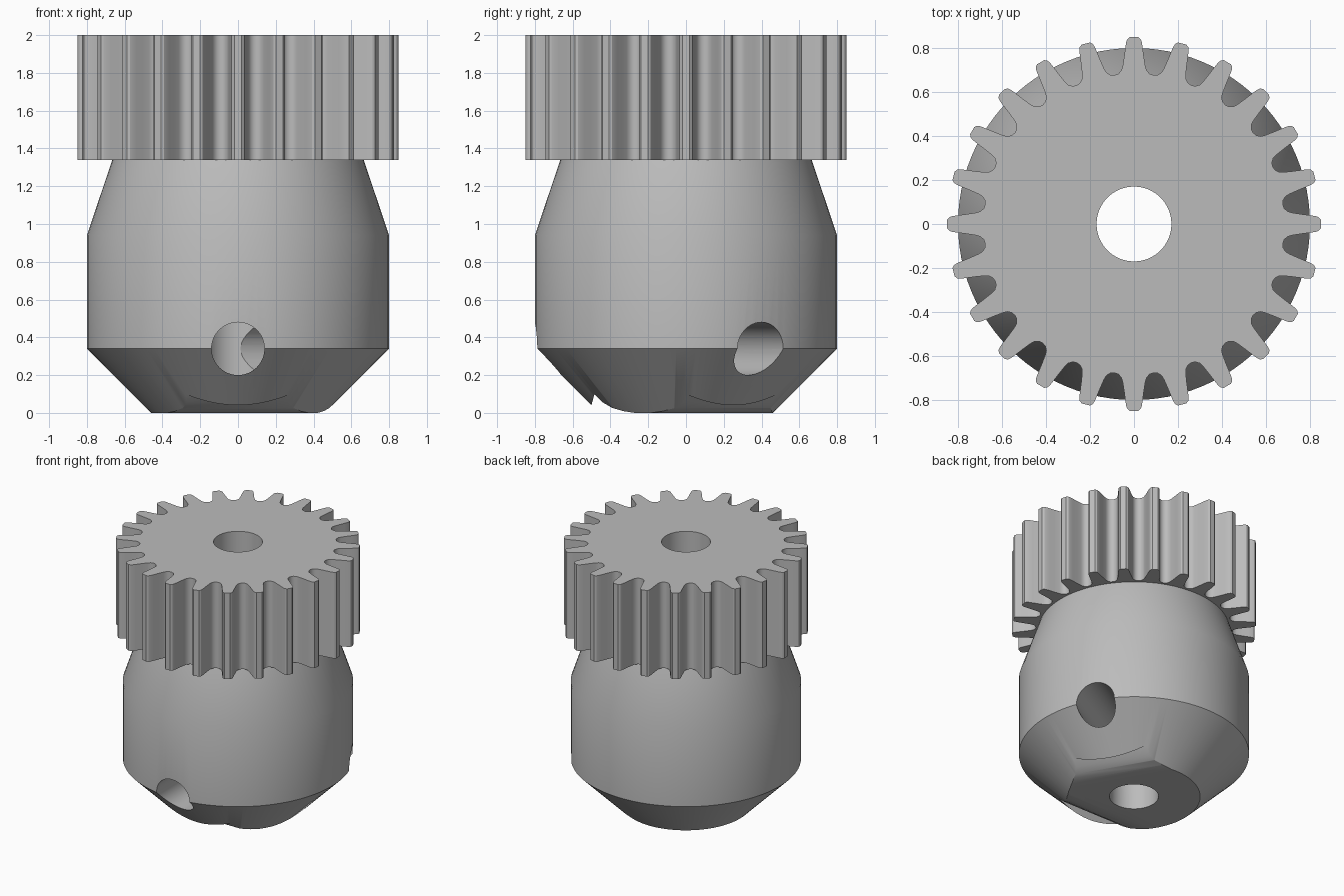
import bpy, bmesh
from math import sin, cos, radians, pi
from mathutils import Matrix, Vector

cube = bpy.data.objects.get("Cube")
if cube:
    bpy.data.objects.remove(cube, do_unlink=True)

grey = bpy.data.materials.new("light_grey")
grey.use_nodes = True
grey.diffuse_color = (0.5, 0.5, 0.5, 1)
grey.node_tree.nodes["Principled BSDF"].inputs["Base Color"].default_value = (0.5, 0.5, 0.5, 1)

BORE, TEETH = 0.17, 24
HOLE_ANGLES = (-90, 30)


def finish(name, bm):
    bmesh.ops.recalc_face_normals(bm, faces=bm.faces)
    mesh = bpy.data.meshes.new(name)
    bm.to_mesh(mesh)
    bm.free()
    mesh.materials.append(grey)
    obj = bpy.data.objects.new(name, mesh)
    bpy.context.collection.objects.link(obj)
    return obj


def prism(name, points, offset):
    """Extrude a closed outline of 3D points along offset."""
    bm = bmesh.new()
    face = bm.faces.new([bm.verts.new(p) for p in points])
    new = bmesh.ops.extrude_face_region(bm, geom=[face])["geom"]
    bmesh.ops.translate(bm, vec=offset, verts=[g for g in new if isinstance(g, bmesh.types.BMVert)])
    return finish(name, bm)


def lathe(name, profile, steps=96):
    """Turn a radius/height profile about z and cap both ends."""
    bm = bmesh.new()
    rings = [[bm.verts.new((r * cos(2 * pi * i / steps), r * sin(2 * pi * i / steps), z))
              for i in range(steps)] for r, z in profile]
    for low, high in zip(rings, rings[1:]):
        for i in range(steps):
            j = (i + 1) % steps
            bm.faces.new((low[i], low[j], high[j], high[i]))
    bm.faces.new(rings[0])
    bm.faces.new(rings[-1])
    return finish(name, bm)


def cut(obj, cutters):
    for c in cutters:
        mod = obj.modifiers.new(c.name, 'BOOLEAN')
        mod.operation, mod.solver, mod.object = 'DIFFERENCE', 'EXACT', c
    bpy.context.view_layer.update()
    result = bpy.data.meshes.new_from_object(obj.evaluated_get(bpy.context.evaluated_depsgraph_get()))
    obj.modifiers.clear()
    obj.data = result


# Tapered body with a conical nose
body = lathe("body", [(0.46, 0), (0.8, 0.34), (0.8, 0.94), (0.665, 1.34)])

# Gear outline: half a tooth from valley to tip (radius, offset in degrees), mirrored
half_tooth = [(0.682, -7.5), (0.686, -6), (0.70, -4.7), (0.72, -4.1), (0.76, -3.4),
              (0.80, -2.85), (0.825, -2.5), (0.84, -2.1), (0.849, -1.3)]
tooth = half_tooth + [(r, -a) for r, a in reversed(half_tooth[1:])]
outline = []
for k in range(TEETH):
    for r, a in tooth:
        t = radians(k * 360 / TEETH + a)
        outline.append((r * cos(t), r * sin(t), 1.34))
gear = prism("gear", outline, (0, 0, 0.66))

# Cutters: central bore, radial screw holes, undercut flutes across the nose
bore = lathe("bore_cutter", [(BORE, -0.2), (BORE, 2.2)], 64)
helpers = [bore]
flute = [(0.24, -0.02), (0.27, 0), (0.33, 0.009), (0.39, 0.026), (0.44, 0.055),
         (0.485, 0.098), (0.515, -0.01), (0.53, -0.06), (0.24, -0.06)]
for angle in HOLE_ANGLES:
    turn = Matrix.Rotation(radians(angle), 4, 'Z')
    hole = lathe("hole_cutter", [(0.14, 0), (0.14, 1)], 48)
    hole.data.transform(turn @ Matrix.Translation((0, 0, 0.34)) @ Matrix.Rotation(pi / 2, 4, 'Y'))
    groove = prism("flute_cutter", [(d, -0.7, z) for d, z in flute], Vector((0, 1.4, 0)))
    groove.data.transform(turn)
    helpers += [hole, groove]

cut(body, helpers)
cut(gear, [bore])
for h in helpers:
    bpy.data.objects.remove(h, do_unlink=True)

# Smooth curved walls, crisp edges
bpy.ops.object.select_all(action='DESELECT')
for obj in (body, gear):
    obj.select_set(True)
bpy.context.view_layer.objects.active = body
bpy.ops.object.shade_smooth_by_angle(angle=radians(30))
